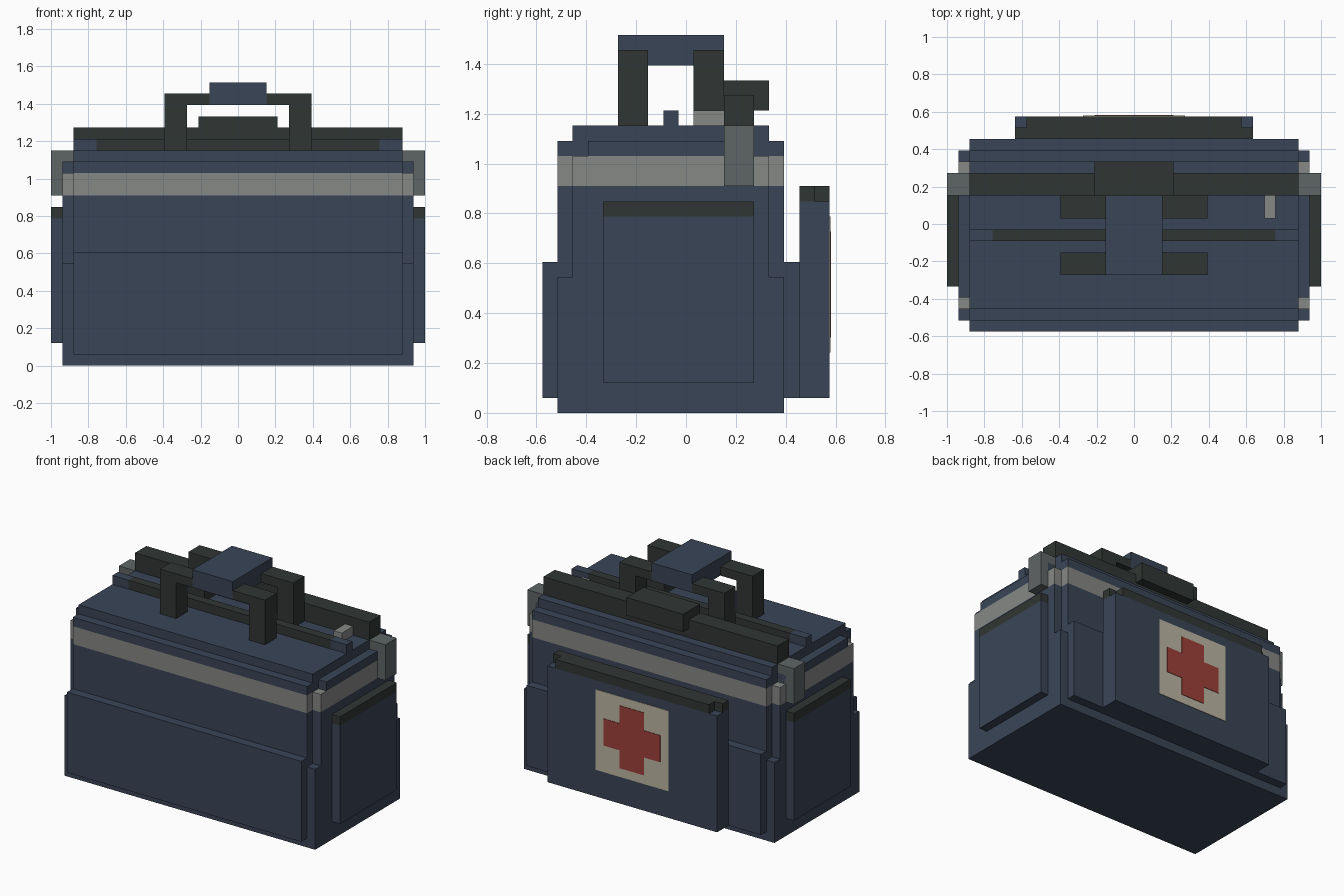
import bpy
import bmesh
from mathutils import Vector

U = 2 / 33  # one block of the design grid

if "Cube" in bpy.data.objects:
    bpy.data.objects.remove(bpy.data.objects["Cube"])


def material(name, rgb):
    """Flat material from 0-255 display values."""
    lin = [((c / 255 + 0.055) / 1.055) ** 2.4 for c in rgb] + [1]
    mat = bpy.data.materials.new(name)
    mat.use_nodes = True
    mat.diffuse_color = lin
    bsdf = mat.node_tree.nodes["Principled BSDF"]
    bsdf.inputs["Base Color"].default_value = lin
    bsdf.inputs["Roughness"].default_value = 0.9
    return mat


navy = material("navy fabric", (58, 69, 87))
dark = material("dark webbing", (48, 54, 51))
silver = material("reflective grey", (134, 136, 133))
steel = material("buckle grey", (95, 101, 102))
cream = material("cream patch", (188, 181, 163))
red = material("red cross", (157, 64, 58))


def prism(name, points, axis, lo, hi, mat):
    """Extrude a 2D outline along 'y' or 'z', in block units."""
    bm = bmesh.new()
    place = {"y": lambda a, b: (a, lo, b), "z": lambda a, b: (a, b, lo)}[axis]
    step = Vector((0, hi - lo, 0) if axis == "y" else (0, 0, hi - lo))
    face = bm.faces.new([bm.verts.new(place(a, b)) for a, b in points])
    out = bmesh.ops.extrude_face_region(bm, geom=[face])
    moved = [g for g in out["geom"] if isinstance(g, bmesh.types.BMVert)]
    bmesh.ops.translate(bm, verts=moved, vec=step)
    bmesh.ops.recalc_face_normals(bm, faces=bm.faces)
    bmesh.ops.scale(bm, vec=(U, U, U), verts=bm.verts)
    mesh = bpy.data.meshes.new(name)
    bm.to_mesh(mesh)
    bm.free()
    mesh.materials.append(mat)
    obj = bpy.data.objects.new(name, mesh)
    bpy.context.collection.objects.link(obj)
    return obj


def box(name, x, y, z, mat):
    (x0, x1), (y0, y1) = x, y
    return prism(name, [(x0, y0), (x1, y0), (x1, y1), (x0, y1)], "z", *z, mat)


def wide(half):
    return (-half, half)


def notched(name, wx, nx, wy, ny, z, mat):
    """Body layer whose four corners are notched; body centre is y = -1."""
    quarter = [(wx, ny), (nx, ny), (nx, wy)]
    pts = quarter + [(-x, y) for x, y in reversed(quarter)]
    pts += [(-x, -y) for x, y in quarter] + [(x, -y) for x, y in reversed(quarter)]
    return prism(name, [(x, y - 1) for x, y in pts], "z", *z, mat)


# Bag body, stacked from the base to the lid
box("body_base", wide(15.5), (-8.5, 6.5), (0, 9), navy)
notched("body_upper", 15.5, 14.5, 7.5, 6.5, (9, 15), navy)
notched("reflective_band", 15.5, 14.5, 7.5, 6.5, (15, 17), silver)
notched("lid_rim", 15.5, 14.5, 7.5, 5.5, (17, 18), navy)
box("lid_top", wide(14.5), (-7.5, 5.5), (18, 19), navy)

# Front and back panels
box("front_panel", wide(14.5), (-9.5, -8.5), (1, 10), navy)
box("back_panel", wide(14.5), (6.5, 7.5), (1, 10), navy)

# Back pouch with its flap, patch and cross
box("back_pouch", wide(10.5), (7.5, 9.5), (1, 14), navy)
box("back_flap_inner", wide(10.5), (7.5, 8.5), (14, 15), dark)
box("back_flap_outer", wide(9.5), (8.5, 9.5), (14, 15), dark)
box("patch", wide(4.5), (9.5, 9.55), (4, 13), cream)
arm, reach, mid = 1.5, 3.5, 8.5
corner = [(arm, reach), (arm, arm), (reach, arm)]
cross = []
for i in range(4):
    cross += corner
    corner = [(b, -a) for a, b in corner]  # quarter turn
prism("patch_cross", [(a, b + mid) for a, b in cross], "y", 9.55, 9.6, red)

# Side pockets and strap buckles, one per side
for side, s in (("left", 1), ("right", -1)):
    def span(a, b):
        return tuple(sorted((s * a, s * b)))
    box(side + "_pocket", span(15.5, 16.5), (-5.5, 4.5), (2, 13), navy)
    box(side + "_pocket_flap", span(15.5, 16.5), (-5.5, 4.5), (13, 14), dark)
    box(side + "_buckle", span(14.5, 16.5), (2.5, 4.5), (15, 19), steel)
    box(side + "_zip_end", span(12.5, 14.5), (-1.5, -0.5), (19, 20), navy)

# Zip, its pull, and the shoulder strap with a pad
box("zip", wide(12.5), (-1.5, -0.5), (19, 20), dark)
box("zip_pull", (11.5, 12.5), (0.5, 2.5), (19, 20), silver)
box("shoulder_strap", wide(14.5), (2.5, 4.5), (19, 21), dark)
box("shoulder_pad", wide(3.5), (2.5, 5.5), (20, 22), dark)

# Two carry loops joined by a wrapped grip
loop = [(6.5, 19), (6.5, 24), (2.5, 24), (2.5, 23), (4.5, 23), (4.5, 19)]
for name, y in (("front", -4.5), ("back", 0.5)):
    for side, s in (("left", 1), ("right", -1)):
        prism(f"{name}_{side}_handle", [(s * a, b) for a, b in loop], "y", y, y + 2, dark)
box("handle_grip", wide(2.5), (-4.5, 2.5), (23, 25), navy)
